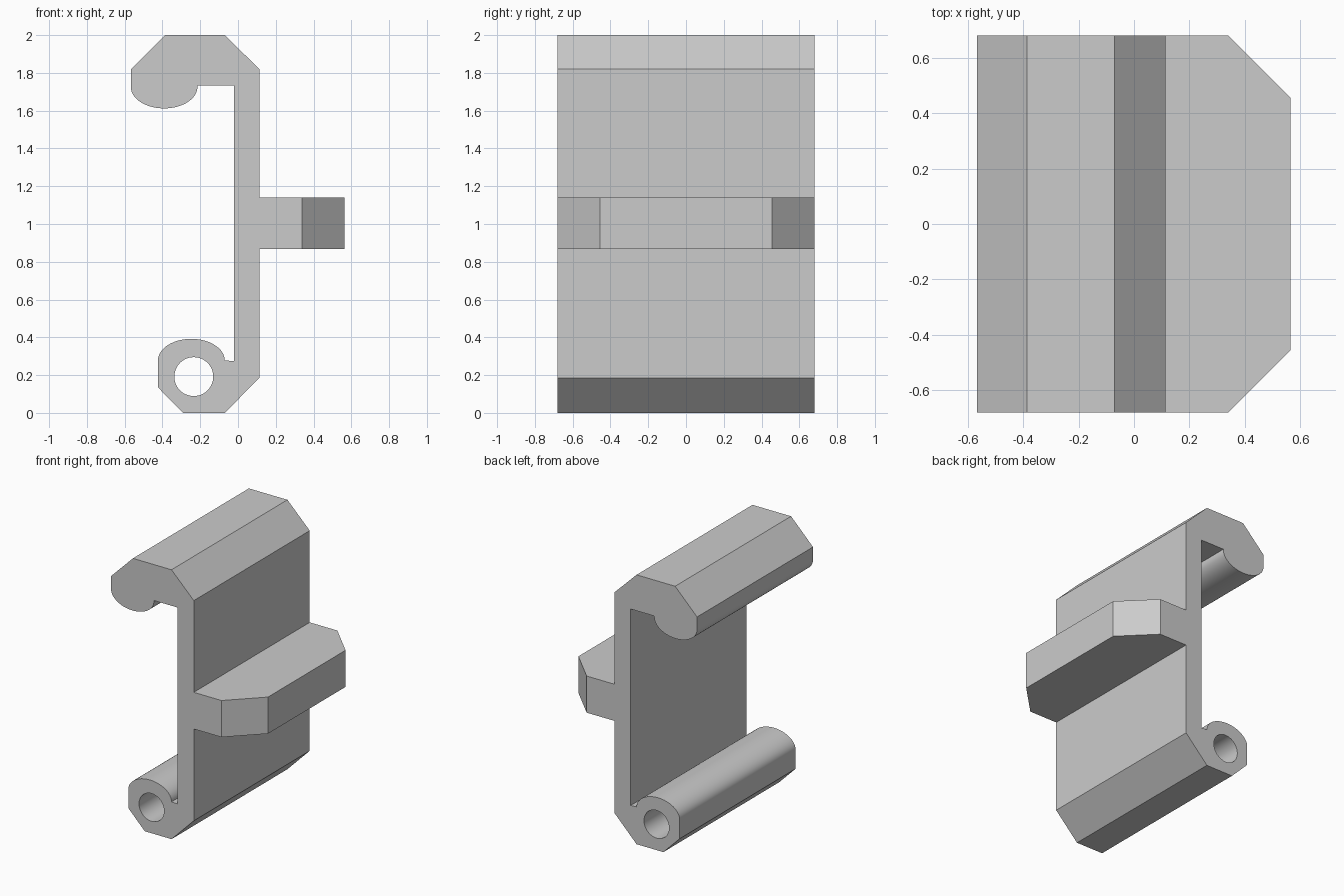
import bpy
import bmesh
from math import cos, sin, pi, radians
from mathutils import Matrix, Vector

cube = bpy.data.objects.get("Cube")
if cube:
    bpy.data.objects.remove(cube, do_unlink=True)

HALF_WIDTH = 0.68

grey = bpy.data.materials.new("plain_grey")
grey.use_nodes = True
colour = (0.6, 0.6, 0.6, 1)
grey.diffuse_color = colour
grey.node_tree.nodes["Principled BSDF"].inputs["Base Color"].default_value = colour


def arc(cx, cy, rx, ry, start, end, steps):
    """Points along an elliptical arc, both ends included."""
    angles = [radians(start + (end - start) * i / steps) for i in range(steps + 1)]
    return [(cx + rx * cos(a), cy + ry * sin(a)) for a in angles]


def prism(name, loops, depth, matrix):
    """Fill the outline (and holes) in a plane, extrude it and place it."""
    bm = bmesh.new()
    edges = []
    for loop in loops:
        verts = [bm.verts.new((x, y, 0)) for x, y in loop]
        edges += [bm.edges.new((a, b)) for a, b in zip(verts, verts[1:] + verts[:1])]
    bmesh.ops.triangle_fill(bm, edges=edges, use_beauty=True, use_dissolve=False)
    result = bmesh.ops.extrude_face_region(bm, geom=bm.faces[:], use_keep_orig=True)
    moved = [g for g in result["geom"] if isinstance(g, bmesh.types.BMVert)]
    bmesh.ops.translate(bm, verts=moved, vec=Vector((0, 0, depth)))
    bmesh.ops.recalc_face_normals(bm, faces=bm.faces[:])
    bmesh.ops.transform(bm, matrix=matrix, verts=bm.verts[:])
    mesh = bpy.data.meshes.new(name)
    bm.to_mesh(mesh)
    bm.free()
    mesh.materials.append(grey)
    obj = bpy.data.objects.new(name, mesh)
    bpy.context.collection.objects.link(obj)
    bpy.ops.object.select_all(action="DESELECT")
    obj.select_set(True)
    bpy.context.view_layer.objects.active = obj
    bpy.ops.object.shade_smooth_by_angle(angle=radians(25))
    return obj


# Clip body: upright plate with a rounded hook above and a bored barrel below
outline = [(-0.07, 0), (0.113, 0.185), (0.113, 1.82), (-0.07, 2), (-0.387, 2), (-0.567, 1.82)]
outline += arc(-0.391, 1.725, 0.176, 0.113, 180, 360, 32)
outline += [(-0.215, 1.733), (-0.022, 1.733), (-0.022, 0.275)]
outline += arc(-0.247, 0.277, 0.177, 0.115, 0, 180, 32)
outline += [(-0.424, 0.135), (-0.29, 0)]
bore = arc(-0.234, 0.192, 0.103, 0.103, 0, 360, 48)[:-1]
upright = Matrix.Translation((0, HALF_WIDTH, 0)) @ Matrix.Rotation(pi / 2, 4, "X")
prism("clip_body", [outline, bore], 2 * HALF_WIDTH, upright)

# Grip tab: horizontal shelf with chamfered outer corners
half = [(0.113, -HALF_WIDTH), (0.34, -HALF_WIDTH), (0.565, -0.455)]
tab = half + [(x, -y) for x, y in reversed(half)]
prism("grip_tab", [tab], 0.272, Matrix.Translation((0, 0, 0.867)))
